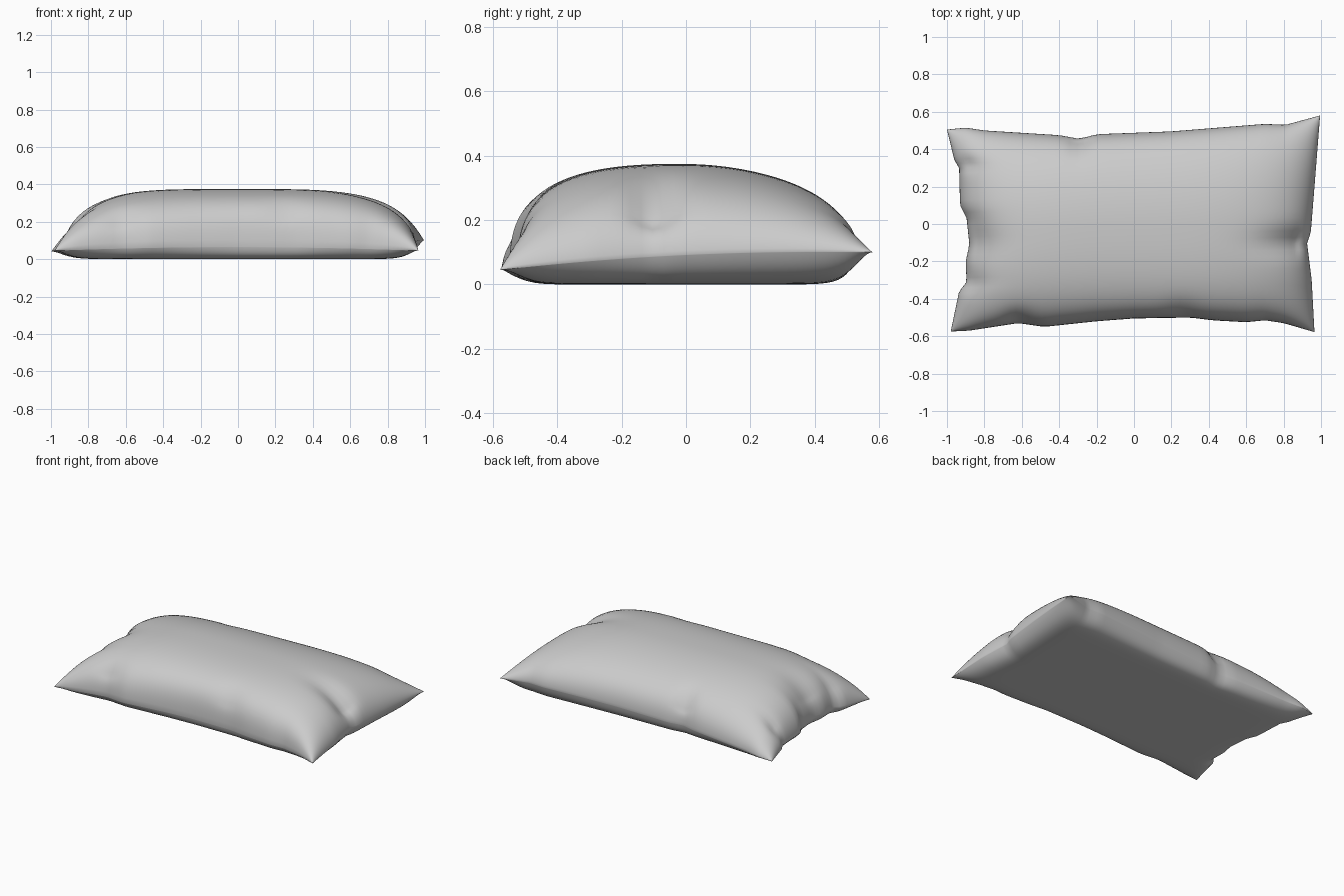
import bpy, bmesh
from math import sin, pi, exp

cube = bpy.data.objects.get("Cube")
if cube:
    bpy.data.objects.remove(cube, do_unlink=True)

fabric = bpy.data.materials.new("grey fabric")
fabric.use_nodes = True
colour = (0.6, 0.6, 0.6, 1)
fabric.diffuse_color = colour
fabric.node_tree.nodes["Principled BSDF"].inputs["Base Color"].default_value = colour

# Seam outline: (position along the edge, sideways position)
FRONT = [(-.98, -.575), (-.88, -.57), (-.62, -.53), (-.48, -.55), (-.2, -.52), (0, -.505),
         (.3, -.5), (.42, -.515), (.6, -.525), (.7, -.515), (.8, -.53), (.965, -.578)]
BACK = [(-1, .505), (-.9, .515), (-.8, .5), (-.4, .475), (-.29, .455), (-.2, .48),
        (.2, .495), (.7, .535), (.81, .53), (.995, .58)]
RIGHT = [(-.575, -.98), (-.36, -.935), (-.31, -.895), (-.2, -.9), (-.11, -.88), (.03, -.895),
         (.1, -.93), (.3, -.935), (.34, -.96), (.505, -1)]
LEFT = [(-.578, .965), (-.3, .95), (-.1, .925), (-.05, .945), (.2, .965), (.58, .995)]

# Creases pinched into the sides: x, y, half width along x and y, depth
CREASES = [(.93, -.1, .22, .07, .06), (-.9, -.1, .16, .1, .04), (-.93, .32, .1, .04, .03),
           (-.93, -.33, .1, .05, .03), (-.29, .46, .05, .08, .04), (.25, -.5, .08, .08, .02),
           (-.62, -.53, .07, .06, .03)]


def along(points, t):
    """Point at fraction t (-1 to 1) of an edge, as (position, sideways)."""
    a = points[0][0] + (points[-1][0] - points[0][0]) * (t + 1) / 2
    for (a0, b0), (a1, b1) in zip(points, points[1:]):
        if a <= a1 + 1e-6:
            k = (a - a0) / (a1 - a0)
            return a, b0 + (b1 - b0) * k
    return points[-1]


def mix(a, b, k):
    return a + (b - a) * k


def plan(u, v):
    """Blend the four seam edges over the whole cushion."""
    s, t = (u + 1) / 2, (v + 1) / 2
    fx, fy = along(FRONT, u)
    bx, by = along(BACK, u)
    ry, rx = along(RIGHT, v)
    ly, lx = along(LEFT, v)
    corner = [mix(mix(FRONT[0][i], FRONT[-1][i], s), mix(BACK[0][i], BACK[-1][i], s), t)
              for i in (0, 1)]
    # Edge wrinkles fade away towards the middle
    side, end = abs(v) ** 4, abs(u) ** 4
    x = corner[0] + (mix(rx, lx, s) - corner[0]) * end + (mix(fx, bx, t) - corner[0]) * side
    y = corner[1] + (mix(fy, by, t) - corner[1]) * side + (mix(ry, ly, s) - corner[1]) * end
    return x, y


def seam_height(u, v):
    front = .045
    back = mix(.04, .1, (u + 1) / 2)
    return mix(front, back, (v + 1) / 2) + .02 * (1 - u * u * v * v)


def height(u, v, x, y, top):
    seam = seam_height(u, v)
    if not top:
        return seam * (1 - (1 - abs(u) ** 14) * (1 - abs(v) ** 10)) ** 1.3
    across = (1 - v * v) ** .5 if v > 0 else (1 - abs(v) ** 2.5) ** .4
    lengthwise = (1 - u ** 4) ** .55
    z = seam + (.375 - seam) * across * lengthwise
    fade = min(1, (1 - max(abs(u), abs(v))) * 12)
    for cx, cy, wx, wy, depth in CREASES:
        z -= fade * depth * exp(-((x - cx) / wx) ** 2 - ((y - cy) / wy) ** 2)
    return max(z, seam)


# Cushion: upper and lower skins sharing one seam
NU, NV = 72, 52
bm = bmesh.new()
skins = {True: {}, False: {}}
for i in range(NU + 1):
    for j in range(NV + 1):
        u, v = sin((i / NU - .5) * pi), sin((j / NV - .5) * pi)
        x, y = plan(u, v)
        edge = i in (0, NU) or j in (0, NV)
        for top in (True, False):
            if edge and not top:
                skins[top][i, j] = skins[True][i, j]
            else:
                z = seam_height(u, v) if edge else height(u, v, x, y, top)
                skins[top][i, j] = bm.verts.new((x, y, z))
for top, grid in skins.items():
    for i in range(NU):
        for j in range(NV):
            quad = [grid[i, j], grid[i + 1, j], grid[i + 1, j + 1], grid[i, j + 1]]
            bm.faces.new(quad if top else quad[::-1])

mesh = bpy.data.meshes.new("cushion")
bm.to_mesh(mesh)
bm.free()
mesh.materials.append(fabric)
cushion = bpy.data.objects.new("cushion", mesh)
bpy.context.collection.objects.link(cushion)
bpy.context.view_layer.objects.active = cushion
cushion.select_set(True)
bpy.ops.object.shade_smooth()
